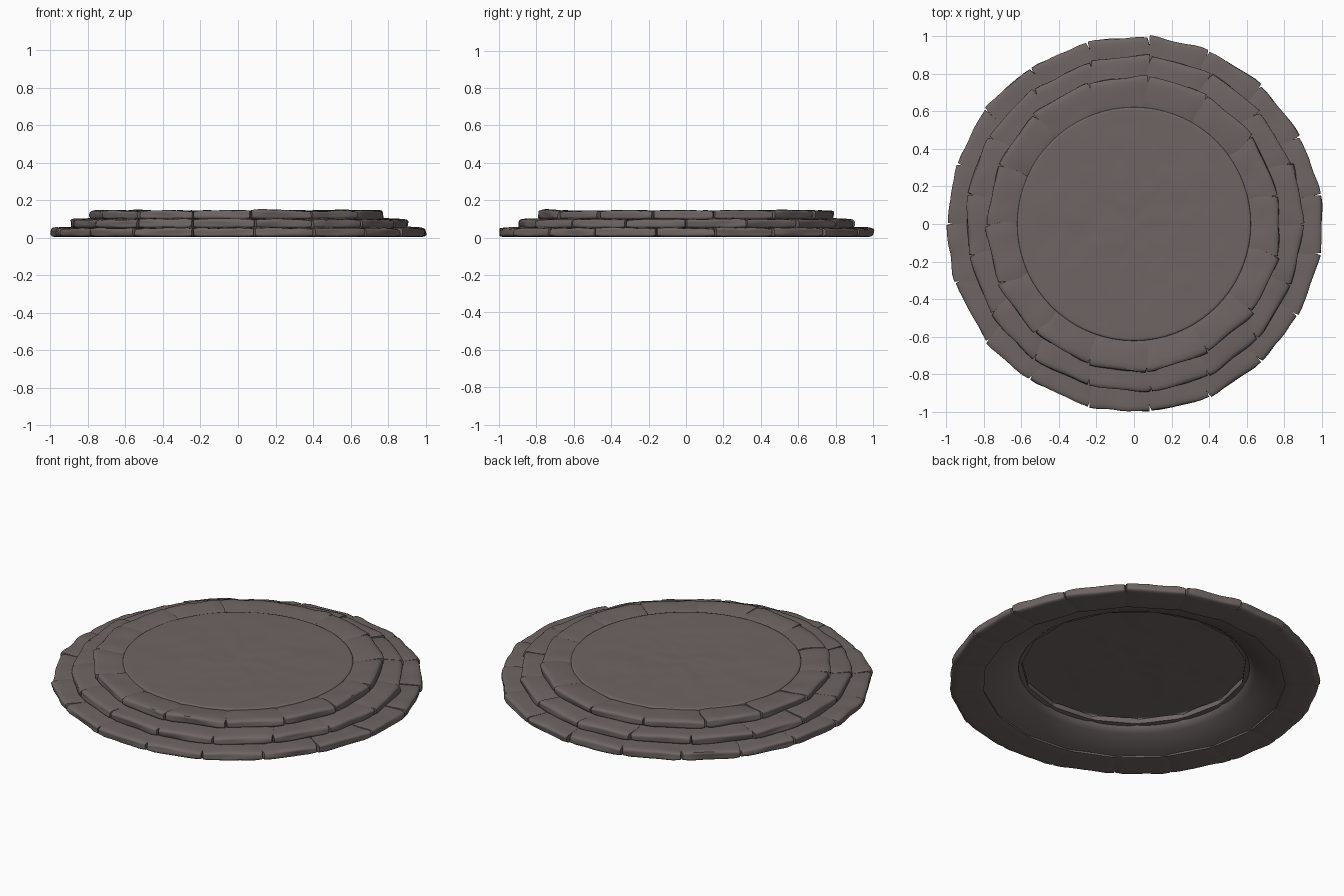
import bpy, bmesh, math, random
from mathutils import Vector, noise

if "Cube" in bpy.data.objects:
    bpy.data.objects.remove(bpy.data.objects["Cube"])

random.seed(7)

stone = bpy.data.materials.new("warm grey stone")
stone.diffuse_color = (0.155, 0.130, 0.125, 1)
stone.use_nodes = True
stone.node_tree.nodes["Principled BSDF"].inputs["Base Color"].default_value = stone.diffuse_color


def finish(bm, name, angle):
    mesh = bpy.data.meshes.new(name)
    bm.to_mesh(mesh)
    bm.free()
    mesh.materials.append(stone)
    obj = bpy.data.objects.new(name, mesh)
    bpy.context.collection.objects.link(obj)
    bpy.context.view_layer.objects.active = obj
    obj.select_set(True)
    bpy.ops.object.shade_smooth_by_angle(angle=math.radians(angle))
    obj.select_set(False)
    return obj


def polar(r, a, z=0.0):
    return Vector((r * math.cos(a), r * math.sin(a), z))


def add_block(bm, a0, a1, r_in, r_out, z0, z1, dip, seams):
    """One worn block: a subdivided box bent between two seam angles."""
    block = bmesh.new()
    bmesh.ops.create_cube(block, size=2)
    bmesh.ops.subdivide_edges(block, edges=block.edges[:], cuts=7, use_grid_fill=True)
    outs = [r_out + random.uniform(-0.012, 0.004) for _ in range(2)]
    tilt, lean = random.uniform(-0.003, 0.003), random.uniform(0.0, 0.005)
    seed = Vector((random.random() * 50, random.random() * 50, 0))
    for v in block.verts:
        u, d, h = [(c + 1) / 2 for c in v.co]
        # rounded ends, edges and lip
        eu, ed, eh = abs(2 * u - 1) ** 10, abs(2 * d - 1) ** 8, abs(2 * h - 1) ** 6
        ends = []
        for angle, out, wob, side in ((a0, outs[0], seams[0], 1), (a1, outs[1], seams[1], -1)):
            r = r_in + (out - r_in) * d
            # blocks touch inside and open into a small notch at the outer corner
            gap = -0.003 + 0.009 * d ** 5
            ends.append(polar(r, angle + (side * gap + wob * math.sin(d * 4.5)) / r))
        p = ends[0].lerp(ends[1], u)
        z = z0 + (z1 - z0) * h
        z += (tilt * (2 * u - 1) - lean * d - dip * (1 - d) ** 2) * h
        z -= (2 * h - 1) * (0.004 * eu + 0.004 * ed)
        outward = p.normalized()
        if d > 0.9:
            p -= outward * (0.006 * eh + 0.004 * eu)
        n = noise.noise(Vector((p.x, p.y, z * 3)) * 9 + seed)
        p += outward * n * 0.008 * d
        v.co = (p.x, p.y, max(0.0, z + n * 0.005 * h))
    bmesh.ops.recalc_face_normals(block, faces=block.faces[:])
    temp = bpy.data.meshes.new("block")
    block.to_mesh(temp)
    block.free()
    bm.from_mesh(temp)
    bpy.data.meshes.remove(temp)


def stone_ring(name, count, start, r_in, r_out, z0, z1, dip=0.0):
    bm = bmesh.new()
    step = 2 * math.pi / count
    angles = [start + i * step + random.uniform(-0.008, 0.008) for i in range(count)]
    angles.append(angles[0] + 2 * math.pi)
    wobble = [random.uniform(-0.012, 0.012) for _ in range(count)]
    wobble.append(wobble[0])
    for i in range(count):
        add_block(bm, angles[i], angles[i + 1], r_in, r_out, z0, z1, dip, wobble[i:i + 2])
    finish(bm, name, 45)


# Three stepped courses of blocks
stone_ring("lower_stone_ring", 19, math.pi, 0.82, 1.010, 0.002, 0.055)
stone_ring("middle_stone_ring", 17, 0.0, 0.73, 0.905, 0.049, 0.102)
stone_ring("upper_stone_ring", 15, math.pi, 0.61, 0.797, 0.096, 0.148, 0.014)

# Paved floor with its hollow underside: a revolved open shell, slightly uneven
bm = bmesh.new()
profile = [(0.61 * k / 16, 0.143) for k in range(1, 17)]
profile += [(0.620, 0.142), (0.623, 0.138), (0.622, 0.115), (0.626, 0.09),
            (0.66, 0.068), (0.72, 0.042), (0.78, 0.022), (0.835, 0.012)]
SEG = 72
rows = []
for r, z in profile:
    row = []
    for s in range(SEG):
        p = polar(r, 2 * math.pi * s / SEG, z)
        if r < 0.61:
            fade = min(1.0, (0.61 - r) / 0.1)
            p.z += fade * (0.003 * noise.noise(p * 6) + 0.003 * noise.noise(p * 14))
        row.append(bm.verts.new(p))
    rows.append(row)
centre = bm.verts.new((0, 0, 0.142))
for s in range(SEG):
    t = (s + 1) % SEG
    bm.faces.new((centre, rows[0][s], rows[0][t]))
    for a, b in zip(rows, rows[1:]):
        bm.faces.new((a[s], b[s], b[t], a[t]))
finish(bm, "round_floor", 180)
